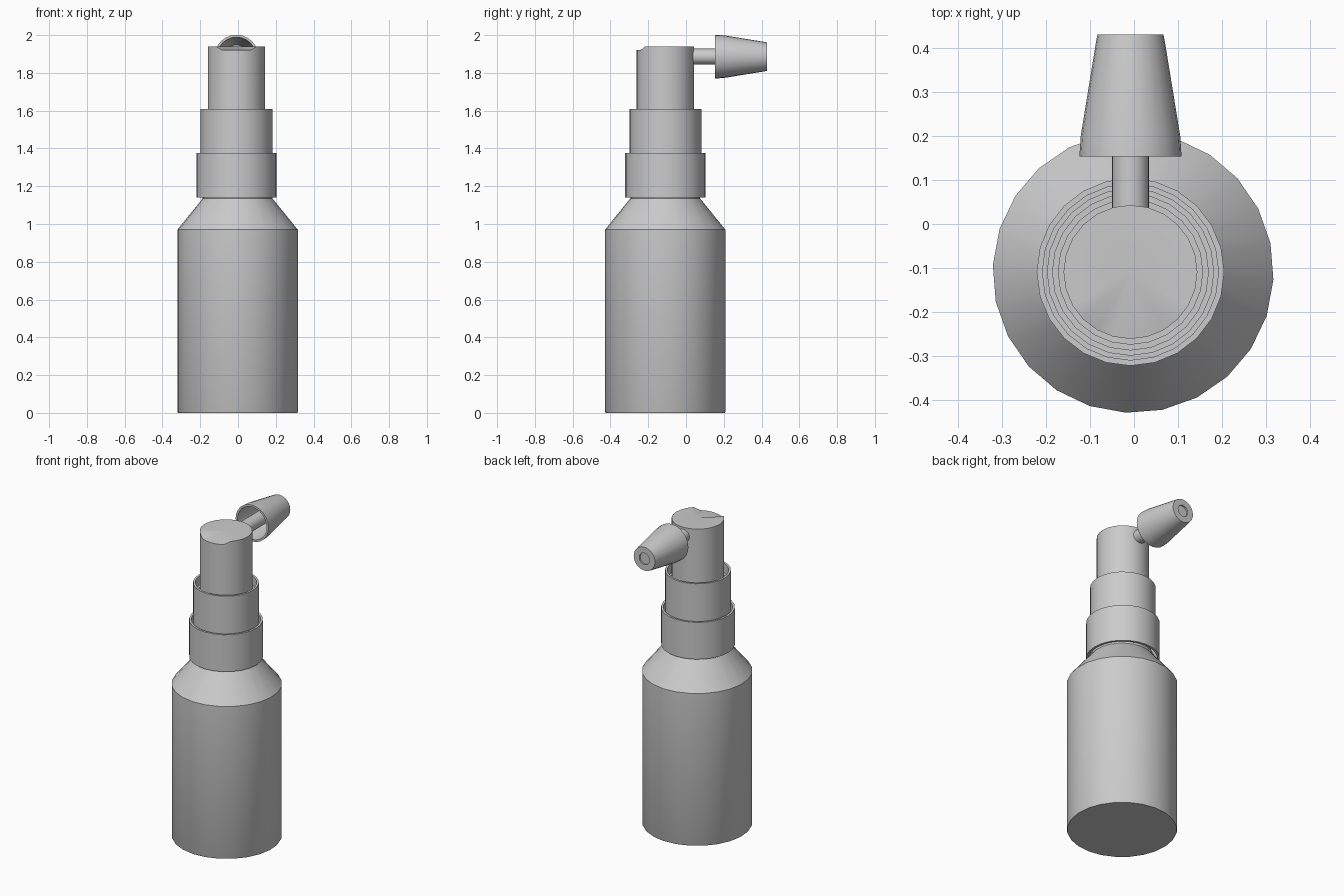
import bpy, bmesh, math
from mathutils import Matrix

cube = bpy.data.objects.get("Cube")
if cube:
    bpy.data.objects.remove(cube, do_unlink=True)

grey = bpy.data.materials.new("light grey plastic")
grey.use_nodes = True
grey.diffuse_color = (0.6, 0.6, 0.6, 1)
grey.node_tree.nodes["Principled BSDF"].inputs["Base Color"].default_value = (0.6, 0.6, 0.6, 1)

SIDES = 24
BOTTLE = (-0.002, -0.11, 0)
PUMP = (-0.008, -0.109, 0)


def lathe(name, profile, origin, closed=False, along_y=False, turn=0, edit=None):
    """Spin (radius, height) points round an axis; a radius of 0 makes a pole."""
    bm = bmesh.new()
    rings = []
    for r, h in profile:
        if r == 0:
            rings.append([bm.verts.new((0, 0, h))] * SIDES)
        else:
            angles = [math.radians(turn) + math.tau * i / SIDES for i in range(SIDES)]
            rings.append([bm.verts.new((r * math.cos(a), r * math.sin(a), h)) for a in angles])
    pairs = list(zip(rings, rings[1:]))
    if closed:
        pairs.append((rings[-1], rings[0]))
    for low, high in pairs:
        for i in range(SIDES):
            j = (i + 1) % SIDES
            corners = list(dict.fromkeys([low[i], low[j], high[j], high[i]]))
            bm.faces.new(corners)
    if edit:
        edit(bm)
    bmesh.ops.recalc_face_normals(bm, faces=bm.faces)
    if along_y:
        bm.transform(Matrix.Rotation(math.radians(-90), 4, 'X'))
    mesh = bpy.data.meshes.new(name)
    bm.to_mesh(mesh)
    bm.free()
    mesh.materials.append(grey)
    ob = bpy.data.objects.new(name, mesh)
    ob.location = origin
    bpy.context.collection.objects.link(ob)
    bpy.ops.object.select_all(action='DESELECT')
    ob.select_set(True)
    bpy.context.view_layer.objects.active = ob
    bpy.ops.object.shade_smooth_by_angle(angle=math.radians(30))
    return ob


def finger_dip(bm):
    """Lower the front of the top rim for a finger rest."""
    for v in bm.verts:
        if v.co.z > 1.9 and v.co.y < -0.125:
            v.co.z -= 0.02


# Bottle with sloping shoulder and neck
lathe("bottle", [(0, 0), (0.316, 0), (0.319, 0.006), (0.319, 0.97), (0.185, 1.135),
                 (0.185, 1.15), (0.17, 1.15), (0.17, 1.29), (0, 1.29)], BOTTLE, turn=-3)

# Screw collar, hollow above and below
lathe("lower_collar", [(0.213, 1.14), (0.213, 1.375), (0.2, 1.375), (0.2, 1.3),
                       (0.16, 1.3), (0.16, 1.28), (0.2, 1.28), (0.2, 1.14)],
      PUMP, closed=True)

# Upper collar with stepped recess
lathe("upper_collar", [(0.19, 1.29), (0.19, 1.61), (0.177, 1.61), (0.177, 1.55),
                       (0.164, 1.55), (0.164, 1.5), (0.14, 1.5), (0.14, 1.29)],
      PUMP, closed=True)

# Pump head
lathe("pump_head", [(0, 1.45), (0.152, 1.45), (0.152, 1.94), (0, 1.94)],
      PUMP, edit=finger_dip)

# Spray tube running from the head into the nozzle
AXIS = (-0.008, 0, 1.886)
lathe("spray_tube", [(0, 0), (0.042, 0), (0.042, 0.42), (0, 0.42)], AXIS, along_y=True)

# Hollow tapered nozzle, open towards the head
lathe("nozzle", [(0.116, 0.153), (0.113, 0.2), (0.078, 0.415), (0.075, 0.43), (0.036, 0.43),
                 (0.036, 0.41), (0.062, 0.41), (0.1, 0.2), (0.103, 0.153)],
      AXIS, closed=True, along_y=True)
